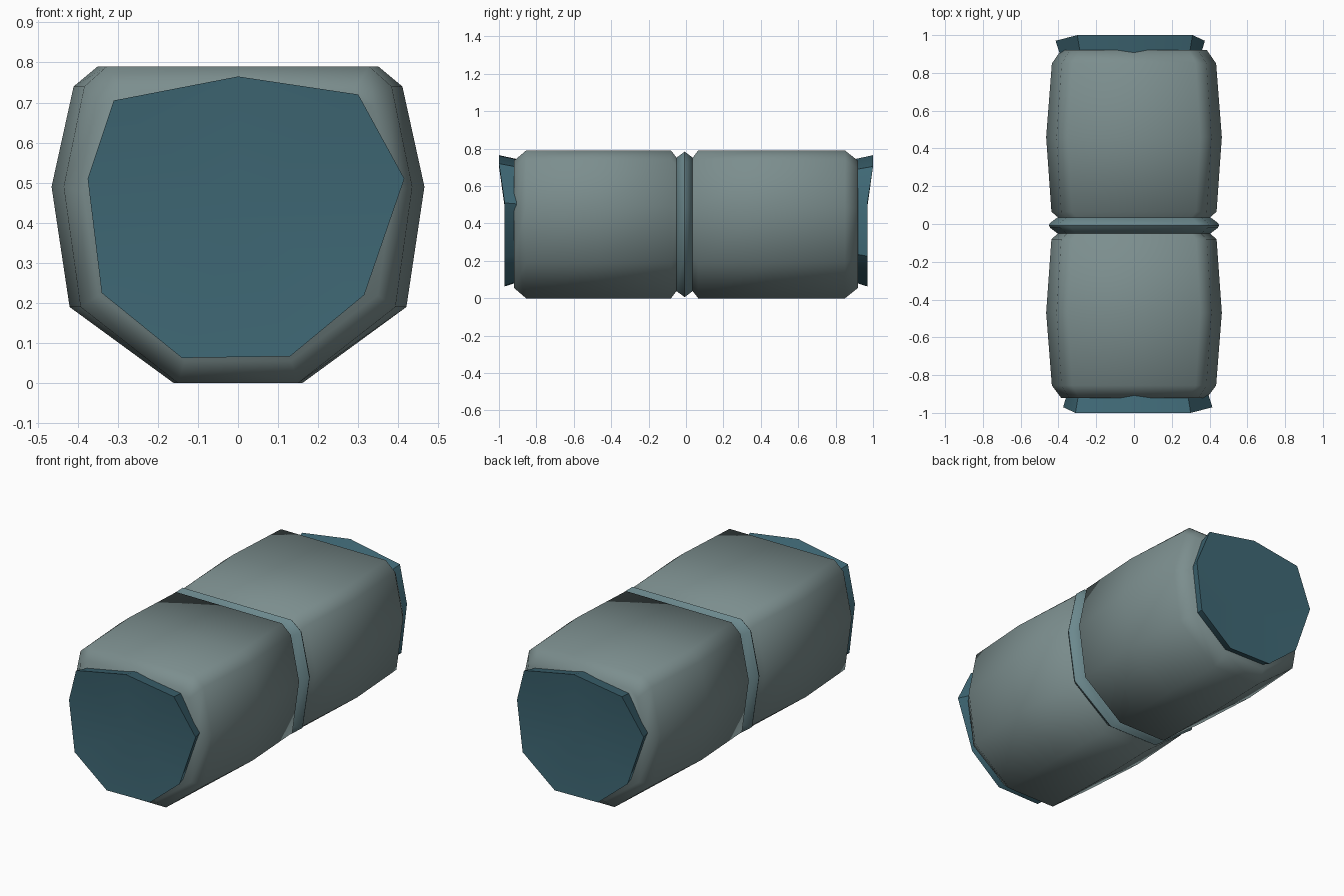
import bpy, bmesh
from math import radians

if "Cube" in bpy.data.objects:
    bpy.data.objects.remove(bpy.data.objects["Cube"])

MID_Z = 0.395
# right half of the flattened roll cross-section (x, z), bottom to top
HALF = [(0.16, 0.0), (0.42, 0.19), (0.465, 0.49), (0.41, 0.74), (0.35, 0.79)]
SECTION = HALF + [(-x, z) for x, z in reversed(HALF)]


def material(name, rgb):
    m = bpy.data.materials.new(name)
    m.diffuse_color = (*rgb, 1)
    m.use_nodes = True
    m.node_tree.nodes["Principled BSDF"].inputs["Base Color"].default_value = m.diffuse_color
    return m


def ring(y, sx, sz):
    return [(x * sx, y, MID_Z + (z - MID_Z) * sz) for x, z in SECTION]


def loft(name, rings, mat, close_start=True, close_end=True, tip=None, angle=55):
    """Skin a list of rings; optionally finish the last ring with a fan to a tip."""
    bm = bmesh.new()
    loops = [[bm.verts.new(p) for p in r] for r in rings]
    n = len(loops[0])
    for a, b in zip(loops, loops[1:]):
        for i in range(n):
            j = (i + 1) % n
            bm.faces.new((a[i], a[j], b[j], b[i]))
    if close_start:
        bm.faces.new(loops[0])
    if tip:
        t = bm.verts.new(tip)
        for i in range(n):
            bm.faces.new((loops[-1][i], loops[-1][(i + 1) % n], t))
    elif close_end:
        bm.faces.new(loops[-1])
    bmesh.ops.recalc_face_normals(bm, faces=bm.faces)
    me = bpy.data.meshes.new(name)
    bm.to_mesh(me)
    bm.free()
    ob = bpy.data.objects.new(name, me)
    bpy.context.collection.objects.link(ob)
    me.materials.append(mat)
    bpy.ops.object.select_all(action='DESELECT')
    ob.select_set(True)
    bpy.context.view_layer.objects.active = ob
    bpy.ops.object.shade_smooth_by_angle(angle=radians(angle))
    return ob


cloth = material("cloth", (0.20, 0.27, 0.27))
lining = material("lining", (0.05, 0.14, 0.18))
band = material("band", (0.15, 0.25, 0.27))

# padded roll: two bulging halves pinched in the middle
loft("bedroll", [
    ring(-0.92, 0.83, 0.86), ring(-0.855, 0.935, 1.0), ring(-0.47, 1.0, 1.0),
    ring(-0.08, 0.94, 1.0), ring(-0.05, 0.865, 0.9),
    ring(0.035, 0.865, 0.9), ring(0.065, 0.94, 1.0), ring(0.46, 1.0, 1.0),
    ring(0.85, 0.935, 1.0), ring(0.92, 0.83, 0.86)], cloth)

# strap tied around the pinch
loft("strap", [ring(-0.05, 0.87, 0.905), ring(-0.02, 0.955, 0.96), ring(-0.007, 0.97, 0.985),
               ring(0.006, 0.955, 0.96), ring(0.035, 0.87, 0.905)], band)

# rolled end caps with a flared upper lip (x, z, distance from centre)
RIM = [(0, 0.765, 1.0), (0.30, 0.72, 1.0), (0.415, 0.51, 0.97), (0.315, 0.22, 0.97),
       (0.13, 0.067, 0.97), (-0.14, 0.063, 0.97), (-0.34, 0.225, 0.97),
       (-0.375, 0.51, 0.97), (-0.31, 0.705, 1.0)]
for label, s in (("front", -1), ("back", 1)):
    rim = [(-s * x, s * d, z) for x, z, d in RIM]
    base = [(-s * x * 0.95, s * 0.905, 0.42 + (z - 0.42) * 0.94) for x, z, d in RIM]
    loft(label + "_end_cap", [base, rim], lining, tip=(0, s * 0.96, 0.42), angle=40)
